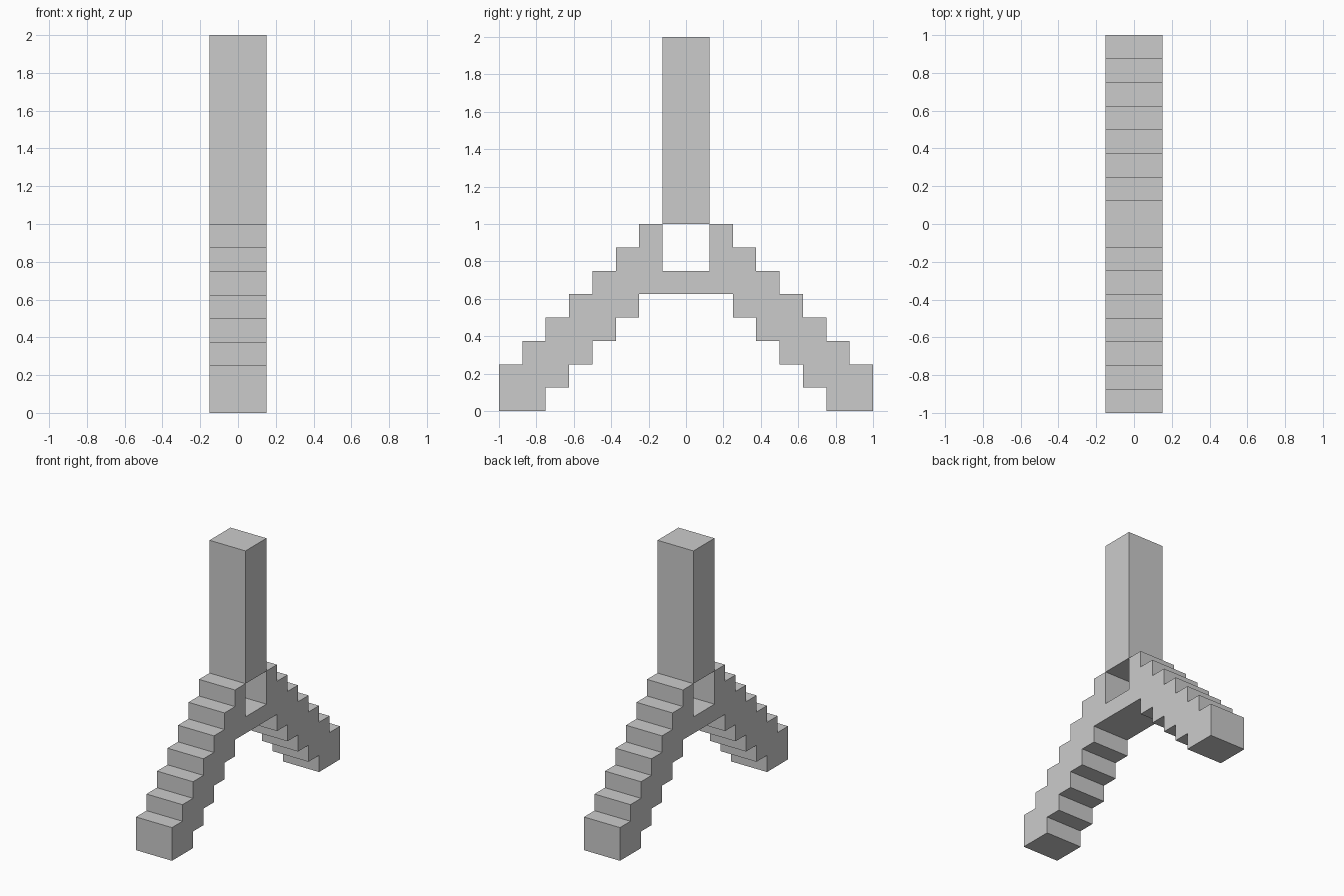
import bpy, bmesh

if "Cube" in bpy.data.objects:
    bpy.data.objects.remove(bpy.data.objects["Cube"])

S = 0.125      # step size
HALF_W = 0.15  # half width in x


def extrude_profile(name, pts):
    """Closed y-z profile extruded across the width in x."""
    bm = bmesh.new()
    face = bm.faces.new([bm.verts.new((-HALF_W, y, z)) for y, z in pts])
    ext = bmesh.ops.extrude_face_region(bm, geom=[face], use_keep_orig=True)
    moved = [g for g in ext["geom"] if isinstance(g, bmesh.types.BMVert)]
    bmesh.ops.translate(bm, verts=moved, vec=(2 * HALF_W, 0, 0))
    bmesh.ops.recalc_face_normals(bm, faces=bm.faces)
    mesh = bpy.data.meshes.new(name)
    bm.to_mesh(mesh)
    bm.free()
    obj = bpy.data.objects.new(name, mesh)
    bpy.context.collection.objects.link(obj)
    return obj


# Stepped legs with crossbar: one half of the outline, then mirrored
half = [(S, 6 * S), (S, 8 * S)]
for i in range(7):  # outer stairs going down
    y, z = (2 + i) * S, (8 - i) * S
    half += [(y, z), (y, z - S if i < 6 else 0)]
for i in range(5):  # underside stairs going up
    half += [((6 - i) * S, i * S), ((6 - i) * S, (i + 1) * S)]
# last underside riser meets the crossbar
half += [(2 * S, 4 * S), (2 * S, 5 * S)]
half = [p for i, p in enumerate(half) if i == 0 or p != half[i - 1]]
extrude_profile("stepped_legs", half + [(-y, z) for y, z in reversed(half)])

# Upright column resting on the leg tops
extrude_profile("column", [(-S, 1), (S, 1), (S, 2), (-S, 2)])
